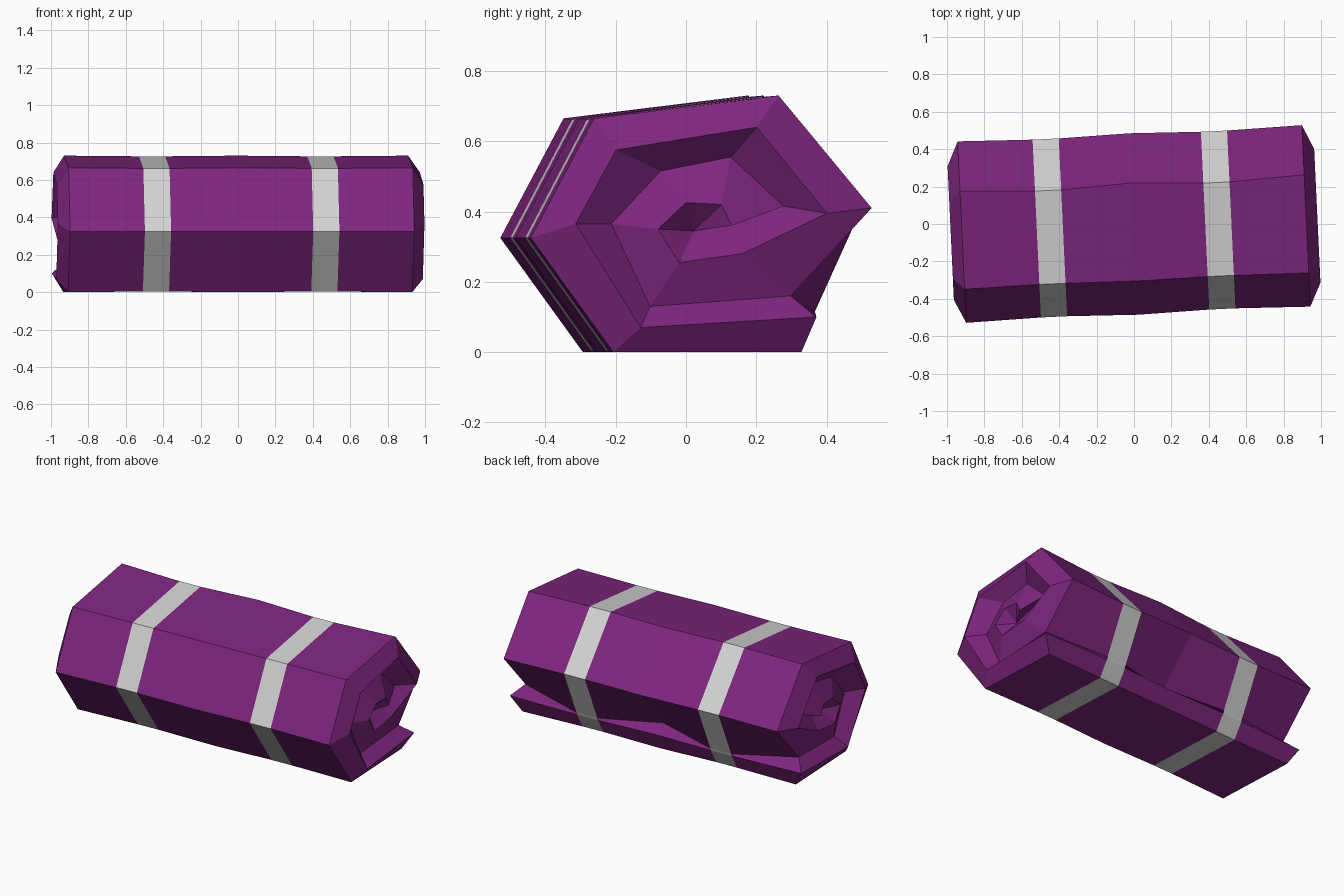
import bpy
import bmesh

cube = bpy.data.objects.get("Cube")
if cube:
    bpy.data.objects.remove(cube)


def material(name, color):
    m = bpy.data.materials.new(name)
    m.use_nodes = True
    m.diffuse_color = color
    m.node_tree.nodes["Principled BSDF"].inputs["Base Color"].default_value = color
    return m


PURPLE = material("purple_fabric", (0.21, 0.019, 0.21, 1))
GREY = material("grey_strap", (0.65, 0.65, 0.65, 1))

# Spiral of the cloth surface (y, z): loose flap first, winding inward
SURFACE = [(.285, 0), (-.25, 0), (-.485, .325), (-.305, .665), (.22, .73), (.485, .41),
           (.255, .16), (-.145, .13), (-.255, .365), (-.115, .515), (.085, .555),
           (.235, .415), (.085, .34), (-.025, .325)]
# Spiral ridge along the cloth's edge, bulging out at each end
RIDGE = [(.325, .1), (-.175, .07), (-.36, .365), (-.245, .575), (.155, .64), (.355, .395),
         (.115, .28), (-.065, .255), (-.125, .35), (-.045, .425), (.055, .42), (.085, .36)]
CENTRE = (-.02, .345)
END, RIDGE_X, STRAP_X, STRAP_HALF = .92, .98, .45, .07
TURN = 6      # spiral points per turn
SKEW = .047   # the roll lies slightly turned

bm = bmesh.new()


def vert(x, p):
    y, z = p
    return bm.verts.new((x - SKEW * y, y + SKEW * x, z))


def strap_section(x):
    # Pulled in, with the flap pressed shut
    pts = [(y * .98, .365 + (z - .365) * .99) for y, z in SURFACE[:TURN]]
    pts[4] = (pts[4][0] - .015, pts[4][1])
    return [vert(x, p) for p in pts + [(.342, .115), (.337, .1)]]


def end_spirals(side):
    outer = [vert(side * (END if i <= TURN else .905), p) for i, p in enumerate(SURFACE)]
    ridge = [vert(side * (RIDGE_X if i < TURN else .96), p) for i, p in enumerate(RIDGE)]
    return outer, ridge


def cap(outer, ridge, side):
    # Outward slope of each layer, then the groove down to the next layer
    for i in range(len(ridge) - 1):
        bm.faces.new((outer[i], outer[i + 1], ridge[i + 1], ridge[i]))
    for i in range(len(outer) - TURN - 1):
        bm.faces.new((ridge[i], ridge[i + 1], outer[i + TURN + 1], outer[i + TURN]))
    # Hollow at the heart of the roll
    hole = ridge[7:] + outer[11:]
    mid = vert(side * .89, CENTRE)
    for a, b in zip(hole, hole[1:] + hole[:1]):
        bm.faces.new((a, b, mid))


# Body stations from one end to the other
left, right = end_spirals(-1), end_spirals(1)
middle = [vert(0, p) for p in SURFACE[:TURN] + [(.24, .14), (.325, .1)]]
a, b = STRAP_X - STRAP_HALF, STRAP_X + STRAP_HALF
rings = [left[0][:TURN + 1] + [left[1][0]],
         strap_section(-b), strap_section(-a), middle, strap_section(a), strap_section(b),
         right[0][:TURN + 1] + [right[1][0]]]
for n, (r, s) in enumerate(zip(rings, rings[1:])):
    for i in range(len(r)):
        j = (i + 1) % len(r)
        f = bm.faces.new((r[i], r[j], s[j], s[i]))
        f.material_index = 1 if n in (1, 4) else 0   # straps
cap(*left, -1)
cap(*right, 1)

bmesh.ops.recalc_face_normals(bm, faces=bm.faces[:])
mesh = bpy.data.meshes.new("rolled_bedding")
bm.to_mesh(mesh)
bm.free()
mesh.materials.append(PURPLE)
mesh.materials.append(GREY)
bpy.context.collection.objects.link(bpy.data.objects.new("rolled_bedding", mesh))
